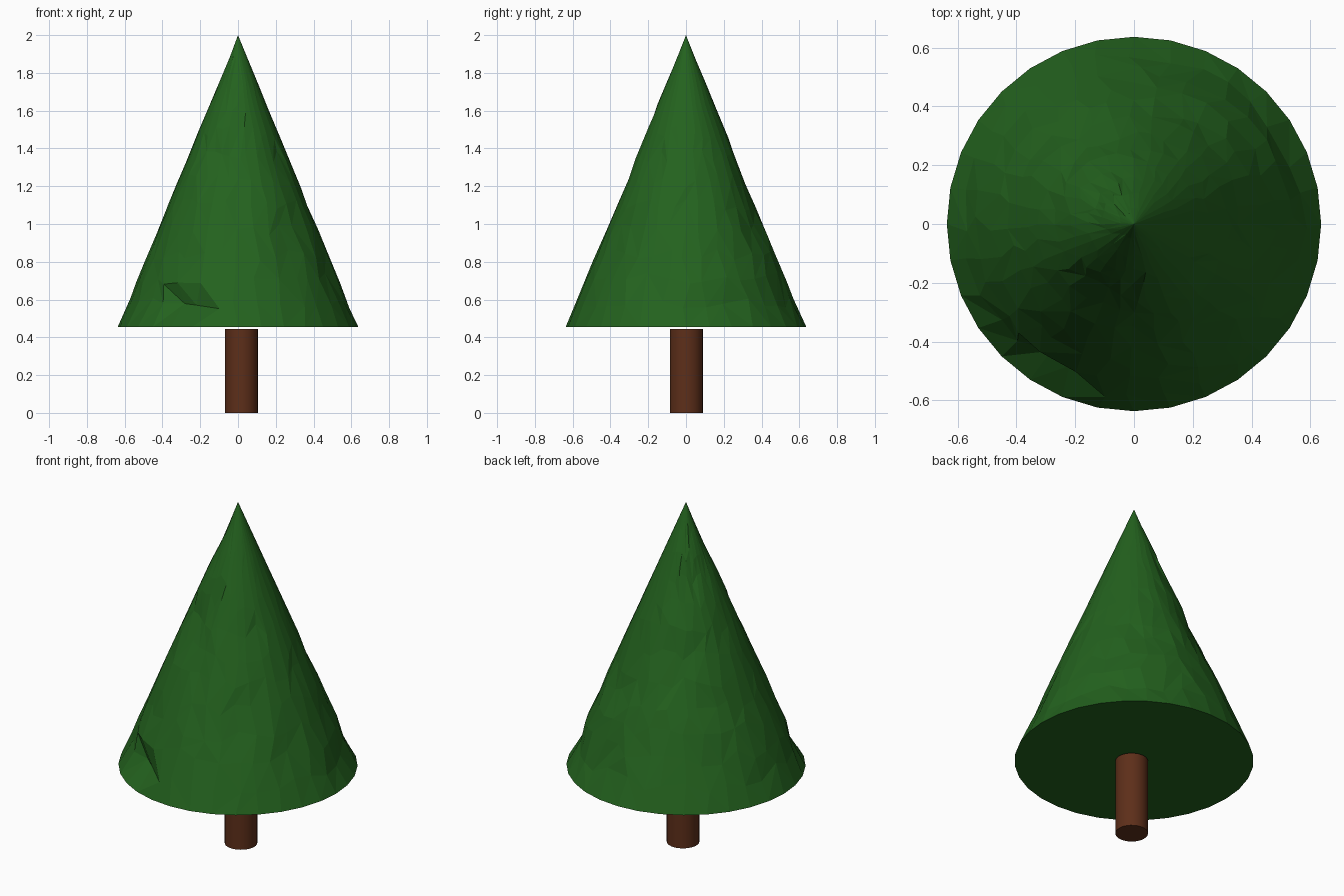
import bpy, bmesh, math, random
from mathutils import Vector, noise

if "Cube" in bpy.data.objects:
    bpy.data.objects.remove(bpy.data.objects["Cube"])

random.seed(4)
SIDES, RINGS = 32, 12
R, BASE, TIP = 0.637, 0.455, 2.0


def paint(obj, name, color):
    mat = bpy.data.materials.new(name)
    mat.diffuse_color = (*color, 1)
    mat.use_nodes = True
    mat.node_tree.nodes["Principled BSDF"].inputs["Base Color"].default_value = mat.diffuse_color
    obj.data.materials.append(mat)


def cone_radius(z):
    return R * (TIP - z) / (TIP - BASE)


# Foliage: one big faceted cone with a clean rim and shallow inward dents
bm = bmesh.new()
rings = []
for j in range(RINGS):
    ring = []
    for i in range(SIDES):
        a = 2 * math.pi * i / SIDES
        z = BASE + (TIP - BASE) * j / RINGS
        r = cone_radius(z)
        if j:
            a += random.uniform(-0.05, 0.05)
            z += random.uniform(-0.035, 0.035)
            r = cone_radius(z)
            n = noise.noise(Vector((r * math.cos(a), r * math.sin(a), z)) * 4.5)
            r -= 0.04 * max(0, n) * min(1, r / 0.15)
        # deeper notch low on the front left
        p = Vector((r * math.cos(a), r * math.sin(a), z))
        if j and (p - Vector((-0.25, -0.49, 0.6))).length < 0.08:
            p.x *= 0.91
            p.y *= 0.91
        ring.append(bm.verts.new(p))
    rings.append(ring)
tip = bm.verts.new((0, 0, TIP))
for i in range(SIDES):
    k = (i + 1) % SIDES
    for lo, hi in zip(rings, rings[1:]):
        if random.random() < 0.5:
            bm.faces.new((lo[i], lo[k], hi[k]))
            bm.faces.new((lo[i], hi[k], hi[i]))
        else:
            bm.faces.new((lo[i], lo[k], hi[i]))
            bm.faces.new((lo[k], hi[k], hi[i]))
    bm.faces.new((rings[-1][i], rings[-1][k], tip))
bm.faces.new(rings[0][::-1])
mesh = bpy.data.meshes.new("foliage")
bm.to_mesh(mesh)
bm.free()
foliage = bpy.data.objects.new("foliage", mesh)
bpy.context.collection.objects.link(foliage)
paint(foliage, "leaf_green", (0.017, 0.122, 0.013))

# Trunk: smooth cylinder slightly off centre, ending just below the foliage
bpy.ops.mesh.primitive_cylinder_add(vertices=32, radius=0.087, depth=0.444,
                                    location=(0.018, 0.002, 0.222))
trunk = bpy.context.object
trunk.name = "trunk"
bpy.ops.object.shade_smooth_by_angle(angle=math.radians(30))
paint(trunk, "bark_brown", (0.11, 0.028, 0.01))
